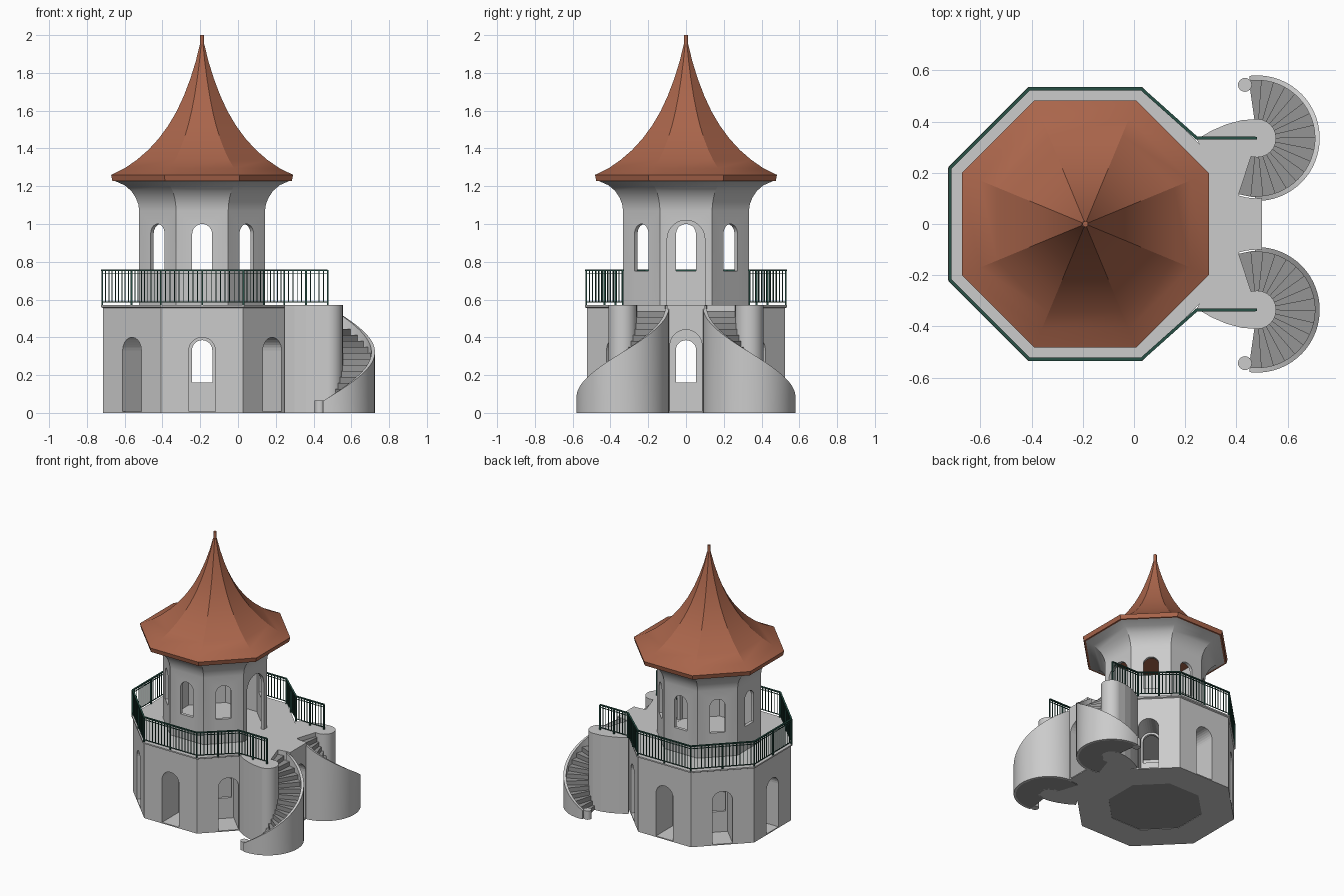
import bpy, bmesh
from math import sin, cos, pi, radians
from mathutils import Vector, Matrix

if "Cube" in bpy.data.objects:
    bpy.data.objects.remove(bpy.data.objects["Cube"])

CX = -0.19            # axis of the octagonal tower
DECK = 0.57           # terrace height


def material(name, rgb):
    m = bpy.data.materials.new(name)
    m.diffuse_color = (*rgb, 1)
    m.use_nodes = True
    m.node_tree.nodes["Principled BSDF"].inputs["Base Color"].default_value = m.diffuse_color
    return m


TILE = material("roof_tile", (0.40, 0.13, 0.07))
IRON = material("green_iron", (0.02, 0.08, 0.06))
DARK = material("dark_stone", (0.3, 0.3, 0.3))


def finish(name, bm, mat=None, smooth=False):
    bmesh.ops.recalc_face_normals(bm, faces=bm.faces)
    me = bpy.data.meshes.new(name)
    bm.to_mesh(me)
    bm.free()
    ob = bpy.data.objects.new(name, me)
    bpy.context.collection.objects.link(ob)
    if mat:
        me.materials.append(mat)
    if smooth:
        shade(ob)
    return ob


def shade(ob):
    bpy.ops.object.select_all(action='DESELECT')
    bpy.context.view_layer.objects.active = ob
    ob.select_set(True)
    bpy.ops.object.shade_smooth_by_angle(angle=radians(25))


def loft(bm, rings, loop=False):
    """Skin rings of points; loop joins last to first, otherwise ends are capped."""
    vs = [[bm.verts.new(p) for p in r] for r in rings]
    n = len(vs[0])
    for a, b in zip(vs, vs[1:] + vs[:1] if loop else vs[1:]):
        for i in range(n):
            j = (i + 1) % n
            bm.faces.new((a[i], a[j], b[j], b[i]))
    if not loop:
        bm.faces.new(vs[0])
        bm.faces.new(vs[-1])


def ring(r, z, n, c, off=0.0):
    return [(c[0] + r * cos(off + 2 * pi * i / n), c[1] + r * sin(off + 2 * pi * i / n), z) for i in range(n)]


def octagon(name, profile, loop=False, mat=None, smooth=False):
    bm = bmesh.new()
    loft(bm, [ring(a / cos(pi / 8), z, 8, (CX, 0), pi / 8) for a, z in profile], loop)
    return finish(name, bm, mat, smooth)


def column(name, c, r, z0, z1, mat=None):
    bm = bmesh.new()
    loft(bm, [ring(r, z, 24, c) for z in (z0, z1)])
    return finish(name, bm, mat, True)


def arch(bm, ang, r0, r1, w, z0, z1):
    """Round-headed opening pointing away from the tower axis."""
    h = w / 2
    pts = [(-h, z0), (h, z0)] + [(h * cos(pi * i / 14), z1 - h + h * sin(pi * i / 14)) for i in range(15)]
    c, s = cos(ang), sin(ang)
    loft(bm, [[(CX + r * c - u * s, r * s + u * c, z) for u, z in pts] for r in (r0, r1)])


def carve(ob, cutter):
    m = ob.modifiers.new("openings", 'BOOLEAN')
    m.operation, m.solver, m.object = 'DIFFERENCE', 'EXACT', cutter
    bpy.context.view_layer.objects.active = ob
    bpy.ops.object.modifier_apply(modifier=m.name)


# Thick lower ring, terrace lip, hollow core with flared eaves
base = octagon("lower_wall", [(0.525, 0), (0.525, 0.555), (0.535, 0.56), (0.535, DECK), (0.325, DECK), (0.325, 0)], True)
core = octagon("tower_wall", [(0.333, 0), (0.333, 1.07), (0.338, 1.105), (0.352, 1.14), (0.375, 1.175),
                              (0.41, 1.205), (0.455, 1.225), (0.47, 1.232), (0.31, 1.232), (0.31, 0)], True)
octagon("ground_floor", [(0.322, 0.003), (0.322, 0.012)], mat=DARK)
octagon("upper_floor", [(0.322, 0.555), (0.322, DECK - 0.001)])

# Roof and spire
octagon("roof", [(0.465, 1.228), (0.475, 1.228), (0.482, 1.26), (0.41, 1.295), (0.345, 1.34), (0.285, 1.392),
                 (0.23, 1.452), (0.18, 1.52), (0.135, 1.596), (0.096, 1.68), (0.062, 1.77), (0.034, 1.86),
                 (0.012, 1.95)], mat=TILE, smooth=True)
column("spire", (CX, 0), 0.011, 1.88, 2.0, TILE)

# Stair platform, solid to the ground
SC, SY, RO = 0.48, 0.335, 0.245
half = [(0.32, 0.20), (0.245, 0.33), (0.30, 0.363), (0.36, 0.389), (0.42, 0.405), (SC, 0.41), (SC, SY)]
half += [(SC + 0.235 * cos(radians(a)), SY + 0.235 * sin(radians(a))) for a in (-108, -102, -96, -90, -85)]
outline = half + [(x, -y) for x, y in reversed(half)]
bm = bmesh.new()
loft(bm, [[(x, y, z) for x, y in outline] for z in (0, DECK)])
platform = finish("stair_platform", bm)

# Openings: outer niches, then core windows and terrace door
bm = bmesh.new()
for k in range(8):
    if k:
        arch(bm, k * pi / 4, 0.31, 0.6, 0.14, 0.008, 0.40)
    else:
        arch(bm, 0, 0.31, 0.8, 0.17, 0.008, 0.44)
niches = finish("niche_cutter", bm)
bm = bmesh.new()
for k in range(8):
    arch(bm, k * pi / 4, 0.28, 0.37, 0.108, 0.16, 0.385)
    if k:
        arch(bm, k * pi / 4, 0.28, 0.37, 0.105, 0.75, 1.0)
    else:
        arch(bm, 0, 0.28, 0.37, 0.2, DECK, 1.02)
windows = finish("window_cutter", bm)
carve(base, niches)
carve(platform, niches)
carve(core, windows)
for c in (niches, windows):
    bpy.data.objects.remove(c)
shade(core)

# Two mirrored winding stairs
N, A0, A1 = 17, -108, 98
for side, s in (("back", 1), ("front", -1)):
    def polar(r, a, z):
        return (SC + r * cos(radians(a)), s * (SY + r * sin(radians(a))), z)
    column(side + "_newel", (SC, s * SY), 0.075, 0, DECK)
    bm = bmesh.new()
    for i in range(N):
        a, b = A0 + (A1 - A0) * i / N, A0 + (A1 - A0) * (i + 1) / N
        z = DECK * (1 - (i + 1) / (N + 1))
        loft(bm, [[polar(0.06, a, h), polar(0.23, a, h), polar(0.23, b, h), polar(0.06, b, h)] for h in (0, z)])
    finish(side + "_steps", bm, DARK)
    bm = bmesh.new()
    sections = []
    for i in range(33):
        t = i / 32
        a, z = -92 + 189 * t, 0.568 - 0.505 * t
        sections.append([polar(0.226, a, 0), polar(RO, a, 0), polar(RO, a, z), polar(0.226, a, z)])
    loft(bm, sections)
    finish(side + "_stair_wall", bm, None, True)
    column(side + "_end_post", (0.433, s * 0.543), 0.027, 0, 0.065)

# Terrace railing
bm = bmesh.new()


def bar(p, q, w, h):
    p, q = Vector(p), Vector(q)
    d = q - p
    m = Matrix.Translation((p + q) / 2) @ d.to_track_quat('X', 'Z').to_matrix().to_4x4()
    bmesh.ops.create_cube(bm, size=1, matrix=m @ Matrix.Diagonal((d.length, w, h, 1)))


R = 0.528 / cos(pi / 8)
path = [(0.475, SY)] + [(CX + R * cos(pi / 8 + k * pi / 4), R * sin(pi / 8 + k * pi / 4)) for k in range(1, 7)]
path.insert(1, (0.245, SY))
path = [(0.475, SY), (CX + R * cos(3 * pi / 8 - pi / 4), SY - 0.115)]
corners = [(CX + R * cos(pi / 8 + k * pi / 4), R * sin(pi / 8 + k * pi / 4)) for k in range(1, 7)]
join = (0.245, SY)     # where the straight stair rail meets the octagon
path = [(0.475, SY), join] + corners + [(join[0], -SY), (0.475, -SY)]
for (x0, y0), (x1, y1) in zip(path, path[1:]):
    for z, w, h in ((0.756, 0.012, 0.008), (0.737, 0.005, 0.004), (0.588, 0.005, 0.005)):
        bar((x0, y0, z), (x1, y1, z), w, h)
    n = max(6, round(((x1 - x0) ** 2 + (y1 - y0) ** 2) ** 0.5 / 0.024))
    for i in range(n + 1):
        x, y = x0 + (x1 - x0) * i / n, y0 + (y1 - y0) * i / n
        post = i in (0, n, n // 2)
        w = 0.009 if post else 0.0045
        bar((x, y, DECK if post else 0.588), (x, y, 0.756), w, w)
finish("railing", bm, IRON)
